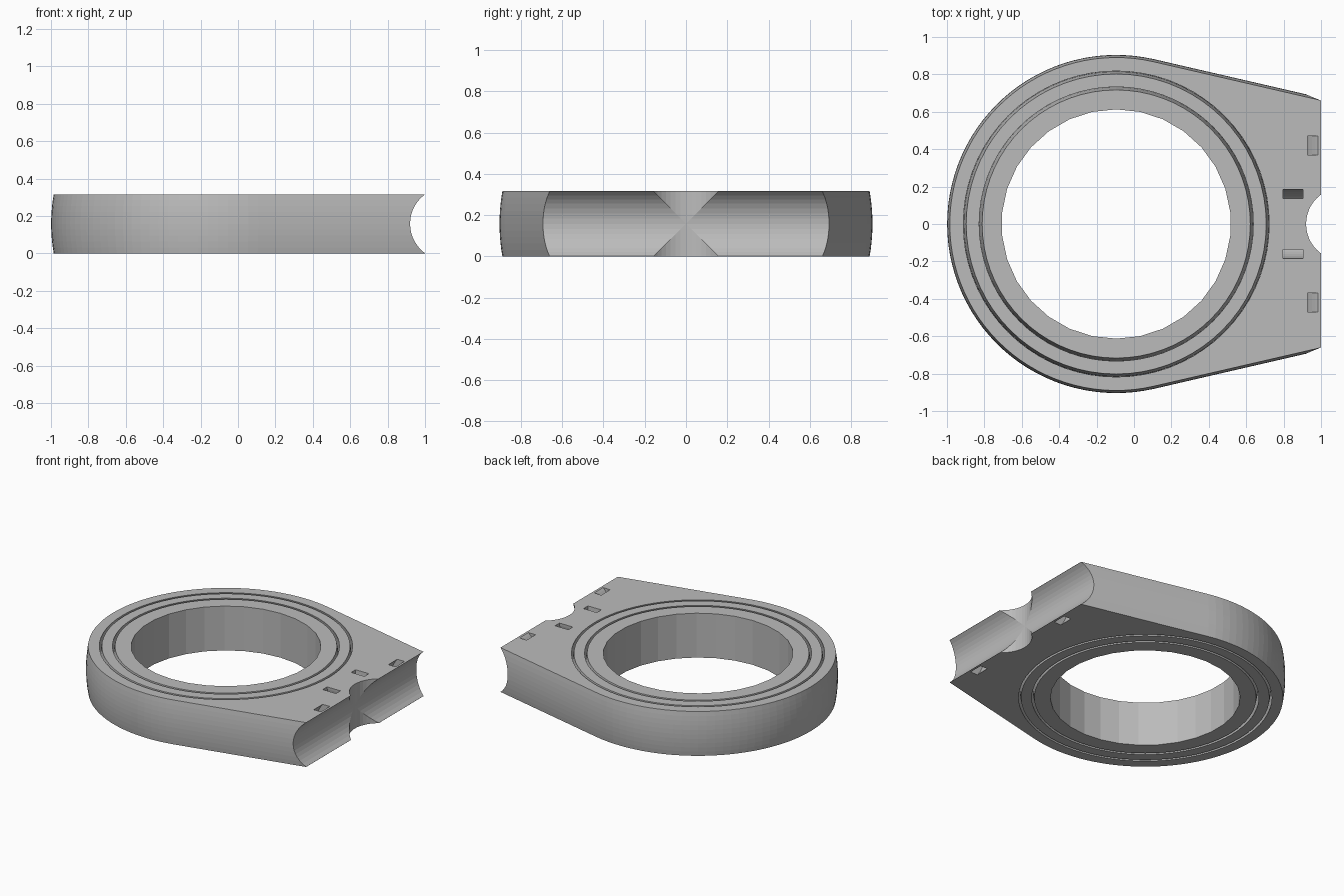
import bpy, bmesh
from math import sin, cos, pi, radians, sqrt
from mathutils import Matrix, Vector

cube = bpy.data.objects.get("Cube")
if cube:
    bpy.data.objects.remove(cube)

H = 0.316            # thickness
MID = H / 2
CX = -0.095          # common centre of all rings
SIDES = 72

grey = bpy.data.materials.new("plain grey")
grey.use_nodes = True
grey.diffuse_color = (0.5, 0.5, 0.5, 1)
grey.node_tree.nodes["Principled BSDF"].inputs["Base Color"].default_value = (0.5, 0.5, 0.5, 1)


def finish(name, bm):
    bmesh.ops.recalc_face_normals(bm, faces=bm.faces)
    mesh = bpy.data.meshes.new(name)
    bm.to_mesh(mesh)
    bm.free()
    mesh.materials.append(grey)
    obj = bpy.data.objects.new(name, mesh)
    bpy.context.collection.objects.link(obj)
    return obj


def stack(name, outline, pad=0.0, levels=10):
    """Solid made of horizontal outlines, capped at both ends."""
    bm = bmesh.new()
    loops = []
    for i in range(levels + 1):
        z = -pad + (H + 2 * pad) * i / levels
        loops.append([bm.verts.new((x, y, z)) for x, y in outline(z)])
    n = len(loops[0])
    for low, high in zip(loops, loops[1:]):
        for i in range(n):
            j = (i + 1) % n
            bm.faces.new((low[i], low[j], high[j], high[i]))
    bm.faces.new(loops[0])
    bm.faces.new(loops[-1])
    return finish(name, bm)


def slice_radius(r, z):
    return sqrt(r * r - (z - MID) ** 2)


def ball_slice(name, r, pad=0.0):
    def outline(z):
        s = slice_radius(r, z)
        return [(CX + s * cos(2 * pi * i / SIDES), s * sin(2 * pi * i / SIDES))
                for i in range(SIDES)]
    return stack(name, outline, pad)


def cylinder(name, r, length, centre, axis, sides=48):
    bm = bmesh.new()
    turn = Vector((0, 0, 1)).rotation_difference(Vector(axis)).to_matrix().to_4x4()
    bmesh.ops.create_cone(bm, cap_ends=True, segments=sides, radius1=r, radius2=r,
                          depth=length, matrix=Matrix.Translation(centre) @ turn)
    return finish(name, bm)


def band(name, r1, r2, width, centre, axis, sides=48):
    """Flat strap loop used to cut the tie channels."""
    bm = bmesh.new()
    turn = Vector((0, 0, 1)).rotation_difference(Vector(axis)).to_matrix().to_4x4()
    place = Matrix.Translation(centre) @ turn
    corners = ((r1, -width / 2), (r2, -width / 2), (r2, width / 2), (r1, width / 2))
    rows = []
    for i in range(sides):
        a = 2 * pi * i / sides
        rows.append([bm.verts.new(place @ Vector((r * cos(a), r * sin(a), h))) for r, h in corners])
    for i in range(sides):
        a, b = rows[i], rows[(i + 1) % sides]
        for k in range(4):
            m = (k + 1) % 4
            bm.faces.new((a[k], a[m], b[m], b[k]))
    return finish(name, bm)


def cut(obj, cutter):
    cutter.hide_render = True
    mod = obj.modifiers.new("cut", "BOOLEAN")
    mod.operation = "DIFFERENCE"
    mod.solver = "EXACT"
    mod.object = cutter
    bpy.context.view_layer.objects.active = obj
    bpy.ops.object.modifier_apply(modifier=mod.name)
    bpy.data.objects.remove(cutter)


# Outer frame: rounded ring with tangent sides running to the mounting end
TANGENT = radians(77)


def frame_outline(z):
    s = slice_radius(0.904, z)
    end_y = (s - (1 - CX) * cos(TANGENT)) / sin(TANGENT)
    sweep = 2 * pi - 2 * TANGENT
    arc = [(CX + s * cos(TANGENT + sweep * i / 60), s * sin(TANGENT + sweep * i / 60))
           for i in range(61)]
    return [(1, end_y)] + arc + [(1, -end_y)]


frame = stack("outer_frame", frame_outline)
cut(frame, ball_slice("frame_socket", 0.833, 0.02))

# Crossed round grooves in the mounting end
ROD_X = 1.115
cut(frame, cylinder("cross_groove", 0.195, 2, (ROD_X, 0, MID), (0, 1, 0)))
cut(frame, cylinder("upright_groove", 0.195, 1, (ROD_X, 0, MID), (0, 0, 1)))

# Curved tie channels: two around the cross groove, one dipping from the top
for side in (-1, 1):
    cut(frame, band("side_channel", 0.206, 0.246, 0.1, (ROD_X, side * 0.42, MID), (0, 1, 0)))
cut(frame, band("top_channel", 0.135, 0.185, 0.105, (0.85, 0, H), (1, 0, 0)))

# Middle ring, nested with a thin gap
middle = ball_slice("middle_ring", 0.8175)
cut(middle, ball_slice("middle_socket", 0.75, 0.02))

# Inner ring with a straight round bore
inner = ball_slice("inner_ring", 0.734)
cut(inner, cylinder("bore", 0.613, 1, (CX, 0, MID), (0, 0, 1), 30))
